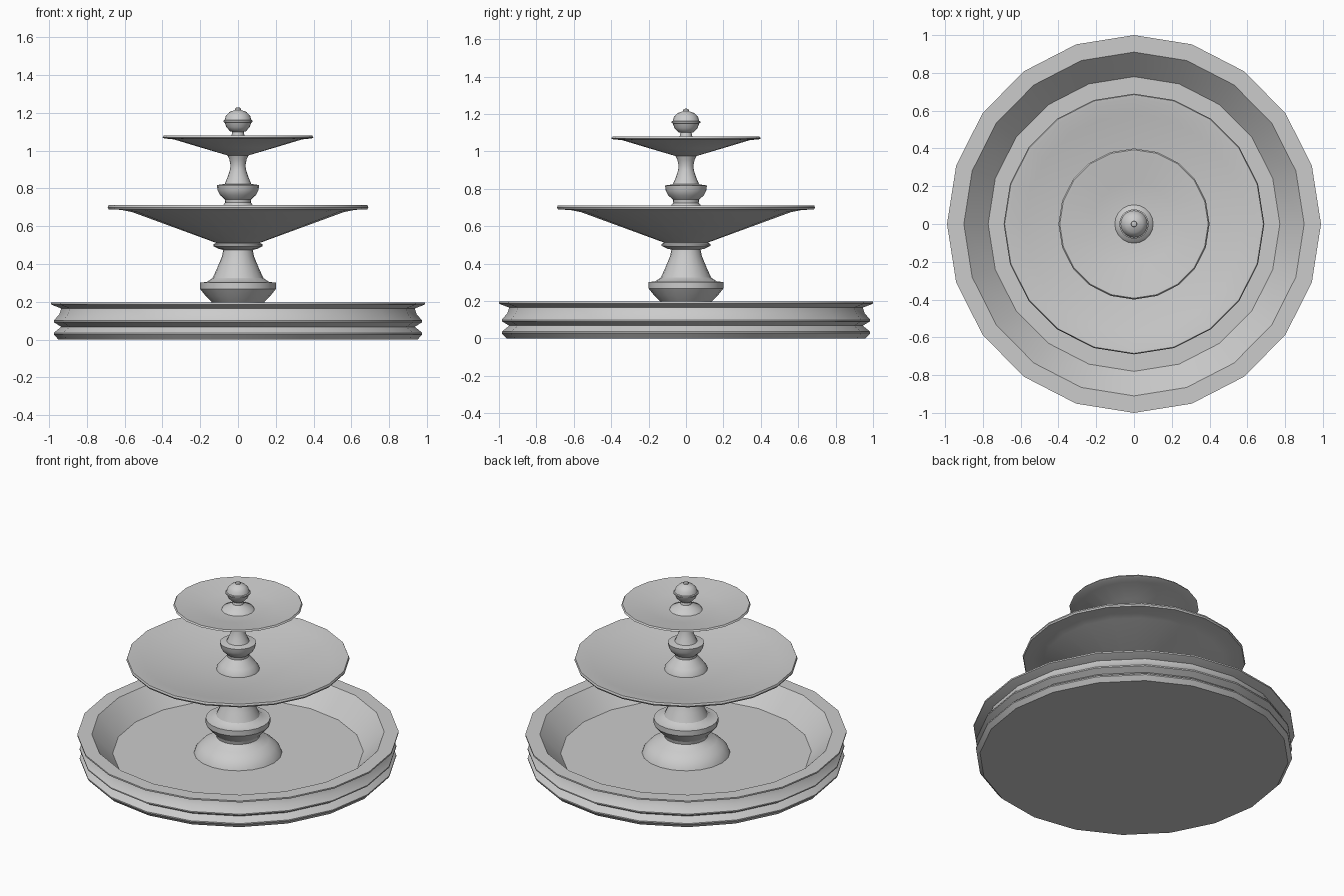
import bpy, bmesh, math

SIDES = 20


def lathe(name, profile, angle=30):
    """Revolve (radius, height) points about z; radius 0 closes to a point."""
    bm = bmesh.new()
    rings = []
    for r, z in profile:
        if r == 0:
            rings.append([bm.verts.new((0, 0, z))] * SIDES)
        else:
            rings.append([bm.verts.new((r * math.cos(i * math.tau / SIDES),
                                        r * math.sin(i * math.tau / SIDES), z))
                          for i in range(SIDES)])
    for a, b in zip(rings, rings[1:]):
        for i in range(SIDES):
            j = (i + 1) % SIDES
            face = list(dict.fromkeys((a[i], a[j], b[j], b[i])))
            bm.faces.new(face)
    bmesh.ops.recalc_face_normals(bm, faces=bm.faces)
    mesh = bpy.data.meshes.new(name)
    bm.to_mesh(mesh)
    bm.free()
    obj = bpy.data.objects.new(name, mesh)
    bpy.context.collection.objects.link(obj)
    bpy.ops.object.select_all(action='DESELECT')
    obj.select_set(True)
    bpy.context.view_layer.objects.active = obj
    bpy.ops.object.shade_smooth_by_angle(angle=math.radians(angle))
    return obj


# Ground pool with moulded outer wall and sloping inner wall
pool = lathe("pool_basin", [
    (0, 0), (0.96, 0), (0.985, 0.028), (0.985, 0.036), (0.945, 0.068),
    (0.985, 0.092), (0.985, 0.1), (0.955, 0.135), (0.945, 0.165),
    (0.985, 0.18), (1.0, 0.187), (1.0, 0.197), (0.91, 0.197),
    (0.78, 0.065), (0, 0.065)])
pool.scale.x = 0.99

# Lower pedestal: domed foot, cup, tapering column, collar
lathe("lower_pedestal", [
    (0, 0.06), (0.275, 0.06), (0.265, 0.085), (0.235, 0.12), (0.19, 0.15),
    (0.15, 0.165), (0.135, 0.18), (0.14, 0.2), (0.17, 0.23), (0.2, 0.267),
    (0.2, 0.302), (0.165, 0.305), (0.135, 0.325), (0.11, 0.38),
    (0.085, 0.44), (0.078, 0.475), (0.1, 0.48), (0.13, 0.495),
    (0.13, 0.505), (0.11, 0.515), (0, 0.515)])

# Wide middle bowl
lathe("middle_bowl", [
    (0, 0.51), (0.11, 0.51), (0.56, 0.675), (0.62, 0.687), (0.685, 0.69),
    (0.69, 0.7), (0.685, 0.712), (0.665, 0.71), (0.58, 0.692),
    (0.35, 0.652), (0.13, 0.635), (0, 0.635)])

# Upper pedestal: flared foot, cup, slim column
lathe("upper_pedestal", [
    (0, 0.63), (0.135, 0.63), (0.13, 0.65), (0.11, 0.675), (0.085, 0.705),
    (0.068, 0.725), (0.07, 0.742), (0.095, 0.765), (0.108, 0.79),
    (0.112, 0.818), (0.085, 0.822), (0.07, 0.825), (0.055, 0.86),
    (0.042, 0.9), (0.04, 0.925), (0.046, 0.955), (0.06, 0.985), (0, 0.985)])

# Small top bowl
lathe("top_bowl", [
    (0, 0.975), (0.055, 0.975), (0.2, 1.018), (0.34, 1.06), (0.39, 1.065),
    (0.4, 1.07), (0.393, 1.08), (0.375, 1.078), (0.22, 1.05),
    (0.1, 1.04), (0, 1.04)])

# Finial: flared foot, ball with seam, tip
lathe("finial", [
    (0, 1.035), (0.105, 1.035), (0.095, 1.05), (0.06, 1.065), (0.034, 1.08),
    (0.03, 1.1), (0.042, 1.103), (0.062, 1.125), (0.071, 1.15),
    (0.078, 1.152), (0.078, 1.16), (0.071, 1.163), (0.064, 1.185),
    (0.045, 1.205), (0.016, 1.215), (0.014, 1.226), (0, 1.23)], 40)
